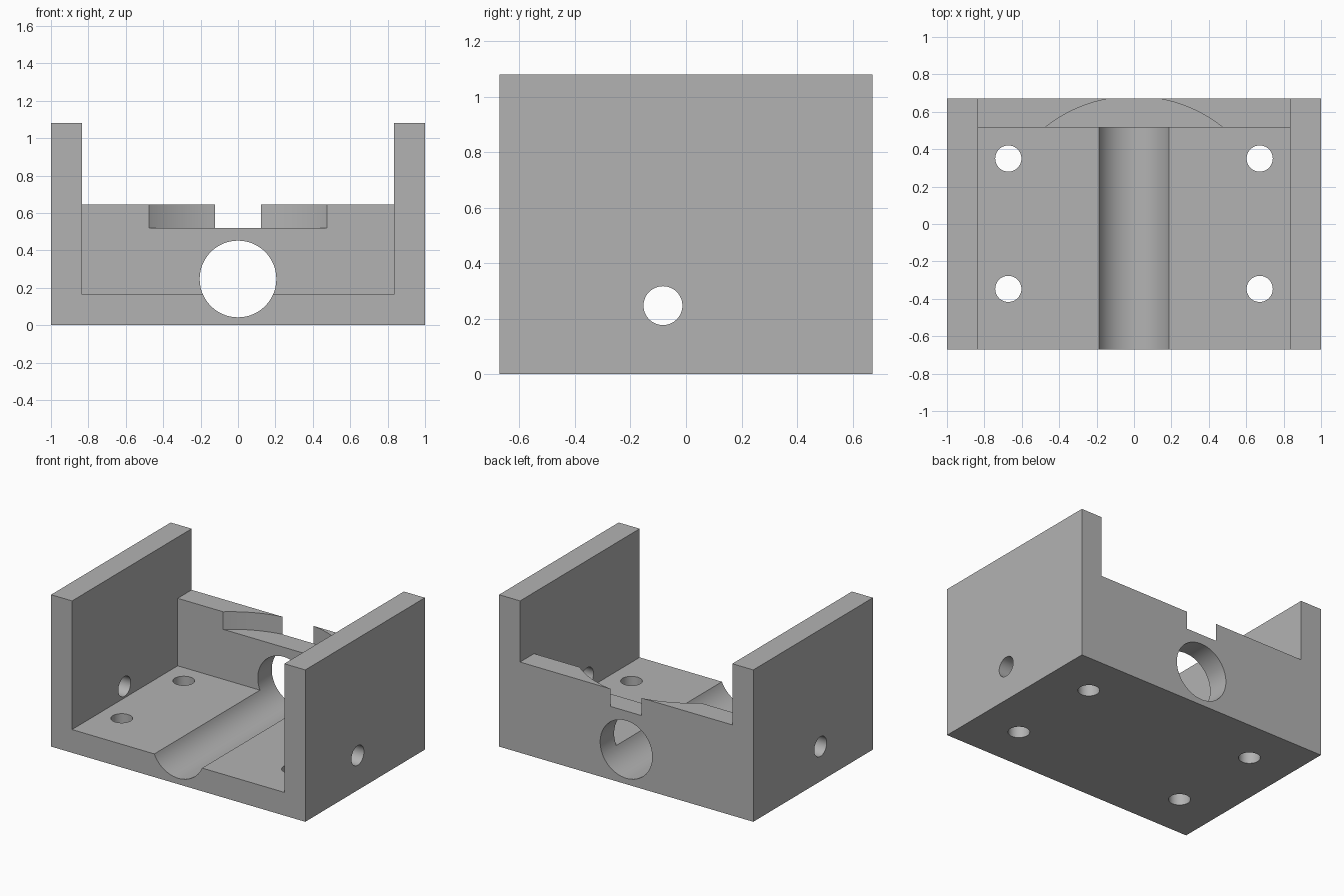
import bpy
import math

cube = bpy.data.objects.get("Cube")
if cube:
    bpy.data.objects.remove(cube, do_unlink=True)

grey = bpy.data.materials.new("plain grey")
grey.use_nodes = True
colour = (0.45, 0.45, 0.45, 1)
grey.diffuse_color = colour
grey.node_tree.nodes["Principled BSDF"].inputs["Base Color"].default_value = colour


def box(name, x, y, z):
    """Box spanning the given (low, high) ranges."""
    ranges = (x, y, z)
    bpy.ops.mesh.primitive_cube_add(size=1, location=[(a + b) / 2 for a, b in ranges])
    ob = bpy.context.object
    ob.name = name
    ob.scale = [b - a for a, b in ranges]
    bpy.ops.object.transform_apply(location=True, rotation=True, scale=True)
    ob.data.materials.append(grey)
    return ob


def rod(name, centre, radius, length, axis="z", sides=64):
    """Cylinder along one axis."""
    turn = {"x": (0, math.pi / 2, 0), "y": (math.pi / 2, 0, 0), "z": (0, 0, 0)}[axis]
    bpy.ops.mesh.primitive_cylinder_add(vertices=sides, radius=radius, depth=length,
                                        location=centre, rotation=turn)
    ob = bpy.context.object
    ob.name = name
    bpy.ops.object.transform_apply(location=True, rotation=True, scale=True)
    ob.data.materials.append(grey)
    return ob


DEPTH = 0.672      # half depth
WALL = 0.835       # inner face of the side walls
FLOOR = 0.165
BACK = 0.515       # inner face of the back wall
BACK_TOP = 0.645

# Solid block
bracket = box("bracket", (-1, 1), (-DEPTH, DEPTH), (0, 1.08))

# Open channel between the side walls, and the space above the back wall
cutters = [
    box("channel_cutter", (-WALL, WALL), (-1, BACK), (FLOOR, 2)),
    box("back_wall_cutter", (-WALL, WALL), (0, 1), (BACK_TOP, 2)),
    # Round recess in the top of the back wall
    rod("recess_cutter", (0, -0.083, 1.02), 0.765, 1.0, sides=128),
    # Lengthwise bore: hole in the back wall and groove in the floor
    rod("bore_cutter", (0, 0, 0.247), 0.205, 3, "y"),
    # Cross hole through both side walls
    rod("side_hole_cutter", (0, -0.083, 0.247), 0.07, 3, "x", 48),
]

# Four mounting holes in the floor
for x in (-0.672, 0.672):
    for y in (-0.347, 0.35):
        cutters.append(rod("mounting_hole_cutter", (x, y, 0), 0.07, 0.6, "z", 48))

bpy.ops.object.select_all(action="DESELECT")
bracket.select_set(True)
bpy.context.view_layer.objects.active = bracket
for cutter in cutters:
    cut = bracket.modifiers.new(cutter.name, "BOOLEAN")
    cut.operation = "DIFFERENCE"
    cut.solver = "EXACT"
    cut.object = cutter
    bpy.ops.object.modifier_apply(modifier=cut.name)
for cutter in cutters:
    bpy.data.objects.remove(cutter, do_unlink=True)

bpy.ops.object.shade_smooth_by_angle(angle=math.radians(30))
